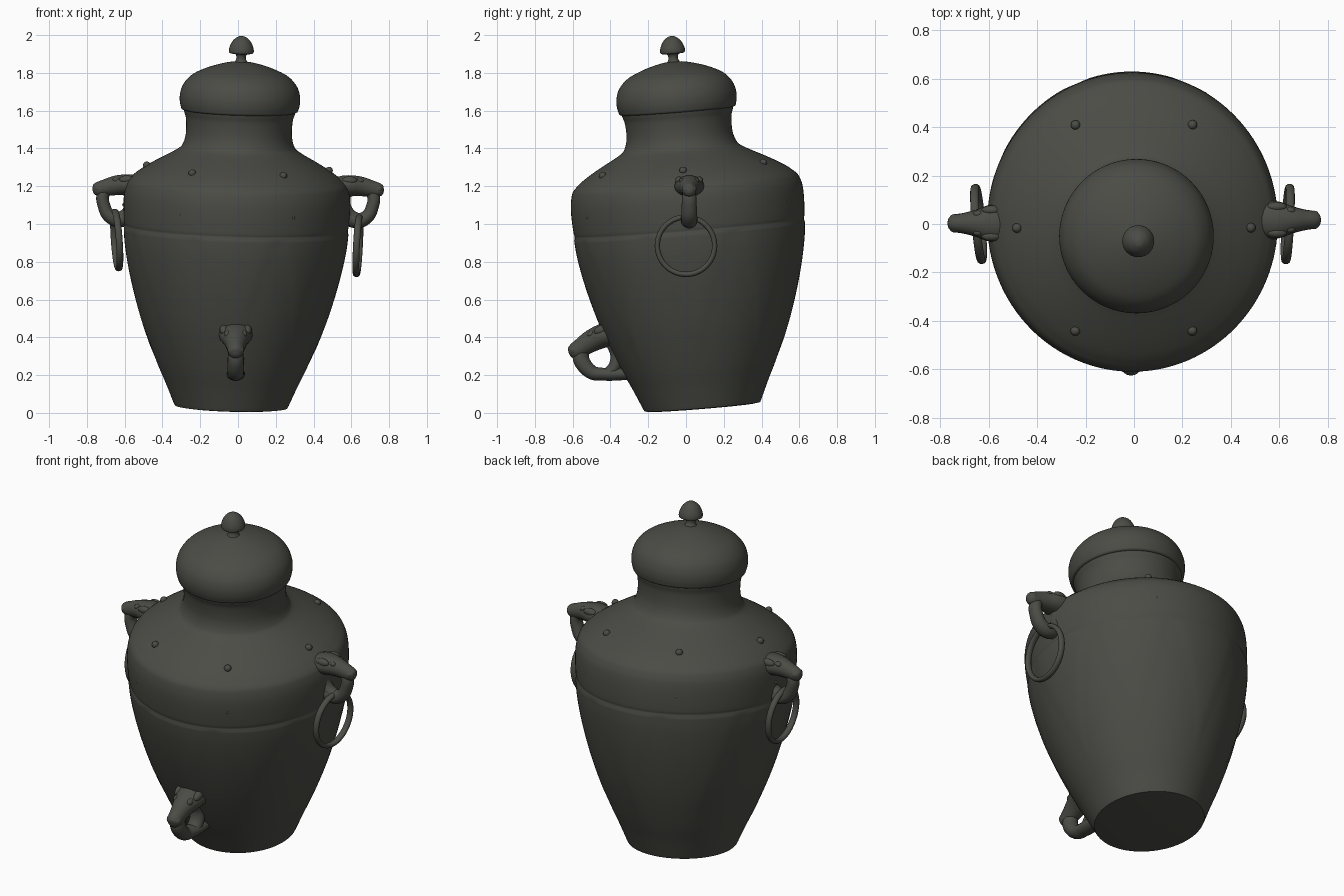
import bpy, bmesh, math
from mathutils import Vector, Matrix

if "Cube" in bpy.data.objects:
    bpy.data.objects.remove(bpy.data.objects["Cube"])

bronze = bpy.data.materials.new("dark olive bronze")
bronze.diffuse_color = (0.070, 0.072, 0.060, 1)
bronze.use_nodes = True
bronze.node_tree.nodes["Principled BSDF"].inputs["Base Color"].default_value = bronze.diffuse_color

# The whole jar leans slightly forward: axis from base centre to finial tip
BASE, TIP = Vector((-0.037, 0.08, 0.028)), Vector((0.020, -0.082, 2.0))
LEAN = Matrix.Translation(BASE) @ Vector((0, 0, 1)).rotation_difference(TIP - BASE).to_matrix().to_4x4()


def finish(name, bm, angle=50):
    bmesh.ops.recalc_face_normals(bm, faces=bm.faces)
    me = bpy.data.meshes.new(name)
    bm.to_mesh(me)
    bm.free()
    ob = bpy.data.objects.new(name, me)
    bpy.context.collection.objects.link(ob)
    me.materials.append(bronze)
    bpy.ops.object.select_all(action='DESELECT')
    ob.select_set(True)
    bpy.context.view_layer.objects.active = ob
    bpy.ops.object.shade_smooth_by_angle(angle=math.radians(angle))
    return ob


def spline(pts, n):
    """Catmull-Rom curve through tuples of any length."""
    out = []
    for i in range(len(pts) - 1):
        p0, p1, p2, p3 = pts[max(i - 1, 0)], pts[i], pts[i + 1], pts[min(i + 2, len(pts) - 1)]
        for k in range(n):
            t = k / n
            out.append(tuple(0.5 * (2 * b + (c - a) * t + (2 * a - 5 * b + 4 * c - d) * t * t
                                    + (3 * b - a - 3 * c + d) * t ** 3)
                             for a, b, c, d in zip(p0, p1, p2, p3)))
    return out + [tuple(pts[-1])]


def skin_rings(bm, rings, closed=False):
    n = len(rings[0])
    pairs = list(zip(rings, rings[1:])) + ([(rings[-1], rings[0])] if closed else [])
    for a, b in pairs:
        for j in range(n):
            bm.faces.new((a[j], a[(j + 1) % n], b[(j + 1) % n], b[j]))
    if not closed:
        bm.faces.new(rings[0][::-1])
        bm.faces.new(rings[-1])


def belly_shift(s):
    """The body bulges slightly to the back between foot and neck."""
    return 0.007 + 0.009 * min(1, s) if s < 1.15 else max(0.004, 0.016 * (1.4 - s) / 0.25)


def oval(s):
    """The body is a little deeper than wide, the neck is round."""
    return 1 + 0.03 * max(0, min(1, (1.45 - s) / 0.2))


def blades(a, s):
    """Faint hanging triangular blades below the belt."""
    if not 0.25 < s < 0.94:
        return 0
    half = 0.46 * (s - 0.25) / 0.69
    d = abs((a * 8 / (2 * math.pi) + 0.5) % 1 - 0.5)
    return 0.003 * max(0, min(1, (half - d) / 0.05))


def lathe(name, profile, relief=None, seg=128):
    bm = bmesh.new()
    rings = []
    for r, s in profile:
        ring = []
        for j in range(seg):
            a = 2 * math.pi * j / seg
            q = r + (relief(a, s) if relief else 0)
            y = q * oval(s) * math.sin(a) + belly_shift(s)
            ring.append(bm.verts.new(LEAN @ Vector((q * math.cos(a), y, s))))
        rings.append(ring)
    skin_rings(bm, rings)
    return finish(name, bm)


# Body: foot, belly, belt, shoulder and neck in one profile
body = [(0.27, 0), (0.298, 0.004), (0.306, 0.02)]
body += spline([(0.308, 0.025), (0.349, 0.12), (0.395, 0.22), (0.448, 0.35), (0.491, 0.47), (0.530, 0.6),
                (0.562, 0.73), (0.584, 0.85), (0.592, 0.935), (0.591, 0.955), (0.595, 0.975), (0.599, 1.03),
                (0.600, 1.09), (0.596, 1.14), (0.585, 1.18), (0.573, 1.2), (0.556, 1.217),
                (0.525, 1.243), (0.47, 1.28), (0.41, 1.315), (0.345, 1.351), (0.309, 1.375), (0.295, 1.395),
                (0.286, 1.42), (0.281, 1.45), (0.280, 1.49), (0.284, 1.535), (0.293, 1.565), (0.299, 1.588)], 6)
lathe("jar_body", body, blades)

# Domed lid with overhanging rim
lathe("lid", [(0.25, 1.576), (0.300, 1.576), (0.307, 1.58)]
      + spline([(0.310, 1.585), (0.318, 1.62), (0.317, 1.665), (0.299, 1.715), (0.256, 1.762),
                (0.19, 1.796), (0.12, 1.82), (0.055, 1.835), (0.01, 1.838)], 5))

# Mushroom finial
lathe("finial", spline([(0.045, 1.825), (0.03, 1.842), (0.025, 1.86), (0.032, 1.878), (0.058, 1.882),
                        (0.066, 1.892), (0.062, 1.918), (0.045, 1.95), (0.02, 1.97), (0.003, 1.974)], 5), seg=40)


def ball(bm, mat, pos, size):
    bmesh.ops.create_uvsphere(bm, u_segments=14, v_segments=10, radius=1,
                              matrix=mat @ Matrix.Translation(pos) @ Matrix.Diagonal((*size, 1)))


# Studs on shoulder and belt
bm = bmesh.new()
for k in range(6):
    a = math.radians(60 * k)
    for r, s, size in ((0.483, 1.273, 0.02), (0.597, 1.06, 0.01)):
        ball(bm, LEAN, (r * math.cos(a), r * 1.02 * math.sin(a) + belly_shift(s), s), (size,) * 3)
finish("studs", bm)


def sweep(bm, mat, pts, n=18, steps=5):
    """Sweep an oval along (u, v) path points carrying (half width, half height)."""
    path = spline(pts, steps)
    rings = []
    for i, (u, v, w, h) in enumerate(path):
        p, q = path[max(i - 1, 0)], path[min(i + 1, len(path) - 1)]
        t = Vector((q[0] - p[0], q[1] - p[1])).normalized()
        ring = []
        for j in range(n):
            a = 2 * math.pi * j / n
            k = h * math.sin(a)
            ring.append(bm.verts.new(mat @ Vector((u - t.y * k, w * math.cos(a), v + t.x * k))))
        rings.append(ring)
    skin_rings(bm, rings)


def animal_head(name, pos, turn, loop, tilt=0, scale=1.0):
    """Animal head whose lower jaw loops back to the jar; origin is the loop's hole."""
    m = (Matrix.Translation(pos) @ Matrix.Rotation(math.radians(turn), 4, 'Z')
         @ Matrix.Rotation(math.radians(tilt), 4, 'Y') @ Matrix.Scale(scale, 4))
    bm = bmesh.new()
    # skull and snout
    sweep(bm, m, [(-0.16, 0.07, 0.06, 0.05), (-0.09, 0.088, 0.078, 0.058), (-0.04, 0.092, 0.074, 0.056),
                  (0.01, 0.088, 0.056, 0.052), (0.06, 0.077, 0.043, 0.045), (0.10, 0.068, 0.036, 0.038),
                  (0.118, 0.062, 0.025, 0.026), (0.126, 0.06, 0.008, 0.008)])
    # looped lower part, closed against the jar wall
    sweep(bm, m, [(0.05, 0.08, 0.03, 0.035)] + loop)
    sweep(bm, m, [(-0.005, -0.082, 0.036, 0.028), (-0.05, -0.06, 0.038, 0.03), (-0.078, -0.01, 0.038, 0.03),
                  (-0.075, 0.06, 0.038, 0.03)])
    for s in (-1, 1):
        ball(bm, m, (-0.055, 0.054 * s, 0.12), (0.042, 0.02, 0.022))    # ears
        ball(bm, m, (0.0, 0.038 * s, 0.118), (0.022, 0.015, 0.016))     # brows
        ball(bm, m, (0.098, 0.024 * s, 0.075), (0.02, 0.014, 0.018))    # nostrils
    finish(name, bm, 70)


def hanging_ring(name, pos, turn, lean):
    m = (Matrix.Translation(pos) @ Matrix.Rotation(math.radians(turn), 4, 'Z')
         @ Matrix.Rotation(math.radians(lean), 4, 'Y'))
    bm = bmesh.new()
    rings = []
    for i in range(56):
        a = 2 * math.pi * i / 56
        ring = []
        for j in range(12):
            b = 2 * math.pi * j / 12
            r = 0.152 + 0.014 * math.cos(b)
            ring.append(bm.verts.new(m @ Vector((0.018 * math.sin(b), r * math.cos(a), r * math.sin(a)))))
        rings.append(ring)
    skin_rings(bm, rings, closed=True)
    finish(name, bm)


# Two shoulder handles with rings, and the low front spout
handle_loop = [(0.074, 0.03, 0.038, 0.034), (0.066, -0.02, 0.04, 0.034), (0.045, -0.065, 0.042, 0.036),
               (0.0, -0.092, 0.044, 0.04), (-0.05, -0.085, 0.044, 0.04), (-0.11, -0.05, 0.044, 0.04)]
spout_loop = [(0.082, 0.035, 0.036, 0.038), (0.078, -0.012, 0.038, 0.036), (0.055, -0.052, 0.038, 0.033),
              (0.022, -0.07, 0.04, 0.03), (-0.023, -0.088, 0.042, 0.03), (-0.09, -0.108, 0.042, 0.03)]
animal_head("right_handle", (0.645, 0.017, 1.11), 0, handle_loop)
animal_head("left_handle", (-0.643, 0.003, 1.115), 180, handle_loop)
hanging_ring("right_ring", (0.635, 0.0, 0.885), -3, 3)
hanging_ring("left_ring", (-0.642, 0.0, 0.915), 5, -4)
animal_head("front_spout", (-0.012, -0.455, 0.29), -90, spout_loop, 20, 1.15)
